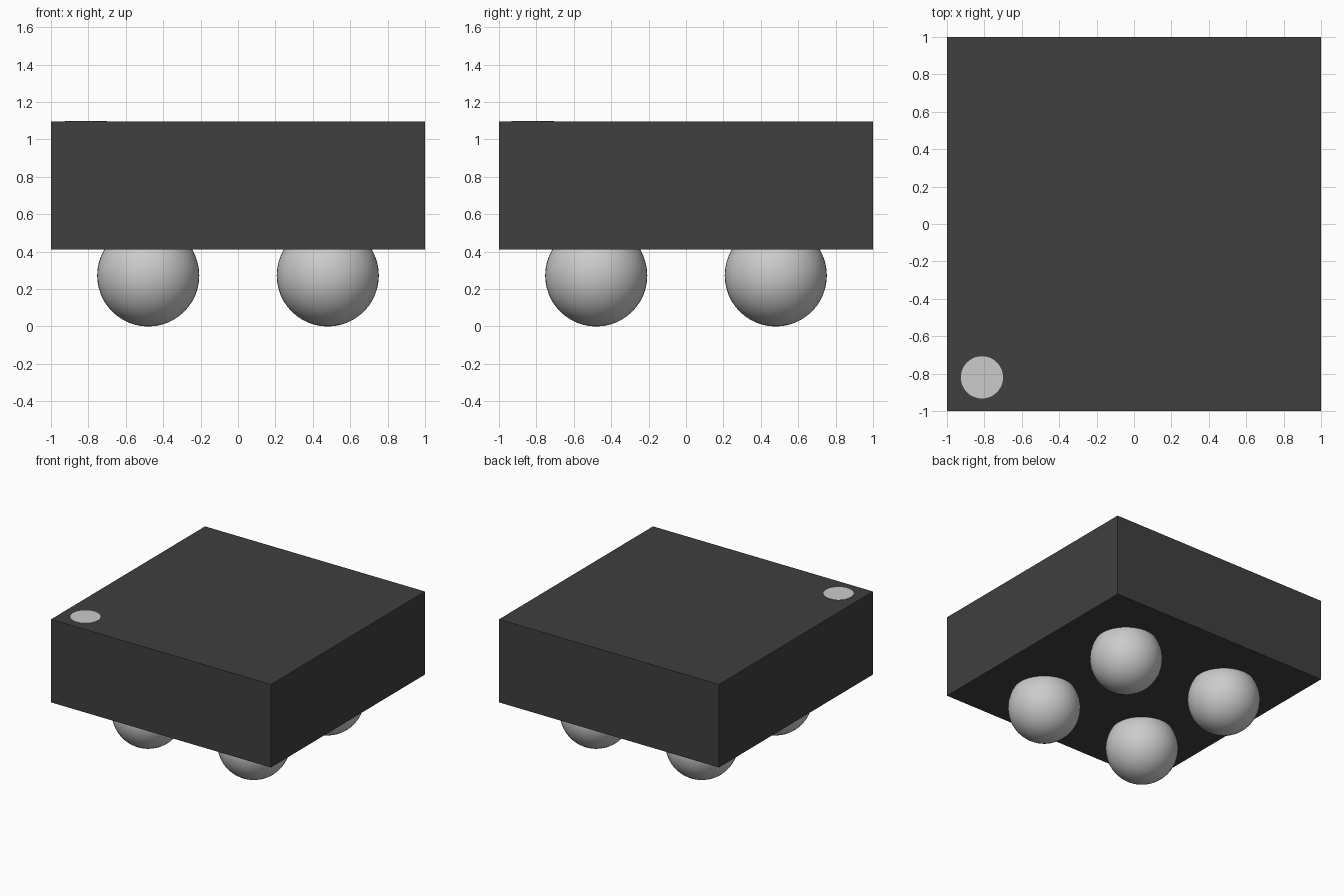
import bpy
import bmesh
from mathutils import Matrix, Vector

cube = bpy.data.objects.get("Cube")
if cube:
    bpy.data.objects.remove(cube, do_unlink=True)

BASE, TOP = 0.413, 1.095
BALL_R, PITCH = 0.273, 0.48


def material(name, value):
    mat = bpy.data.materials.new(name)
    mat.use_nodes = True
    colour = (value, value, value, 1)
    mat.diffuse_color = colour
    mat.node_tree.nodes["Principled BSDF"].inputs["Base Color"].default_value = colour
    return mat


def finish(name, bm, mat, smooth=False):
    mesh = bpy.data.meshes.new(name)
    bm.to_mesh(mesh)
    bm.free()
    mesh.materials.append(mat)
    for face in mesh.polygons:
        face.use_smooth = smooth
    obj = bpy.data.objects.new(name, mesh)
    bpy.context.collection.objects.link(obj)
    return obj


black = material("black plastic", 0.05)
silver = material("silver metal", 0.6)

# Square package body
bm = bmesh.new()
bmesh.ops.create_cube(bm, size=1, matrix=Matrix.Translation((0, 0, (BASE + TOP) / 2))
                      @ Matrix.Diagonal((2, 2, TOP - BASE, 1)))
finish("body", bm, black)

# Thin round corner marker on the top
bm = bmesh.new()
bmesh.ops.create_cone(bm, cap_ends=True, segments=48, radius1=0.113, radius2=0.113,
                      depth=0.004, matrix=Matrix.Translation((-0.813, -0.82, TOP + 0.001)))
finish("corner_marker", bm, silver)

# Four contact balls, cut off just inside the underside of the body
for side, x in (("left", PITCH), ("right", -PITCH)):
    for end, y in (("front", -PITCH), ("back", PITCH)):
        bm = bmesh.new()
        bmesh.ops.create_uvsphere(bm, u_segments=48, v_segments=24, radius=BALL_R,
                                  matrix=Matrix.Translation((x, y, BALL_R)))
        bmesh.ops.bisect_plane(bm, geom=bm.verts[:] + bm.edges[:] + bm.faces[:],
                               plane_co=Vector((0, 0, BASE + 0.005)),
                               plane_no=Vector((0, 0, 1)), clear_outer=True)
        finish(f"contact_ball_{end}_{side}", bm, silver, smooth=True)
